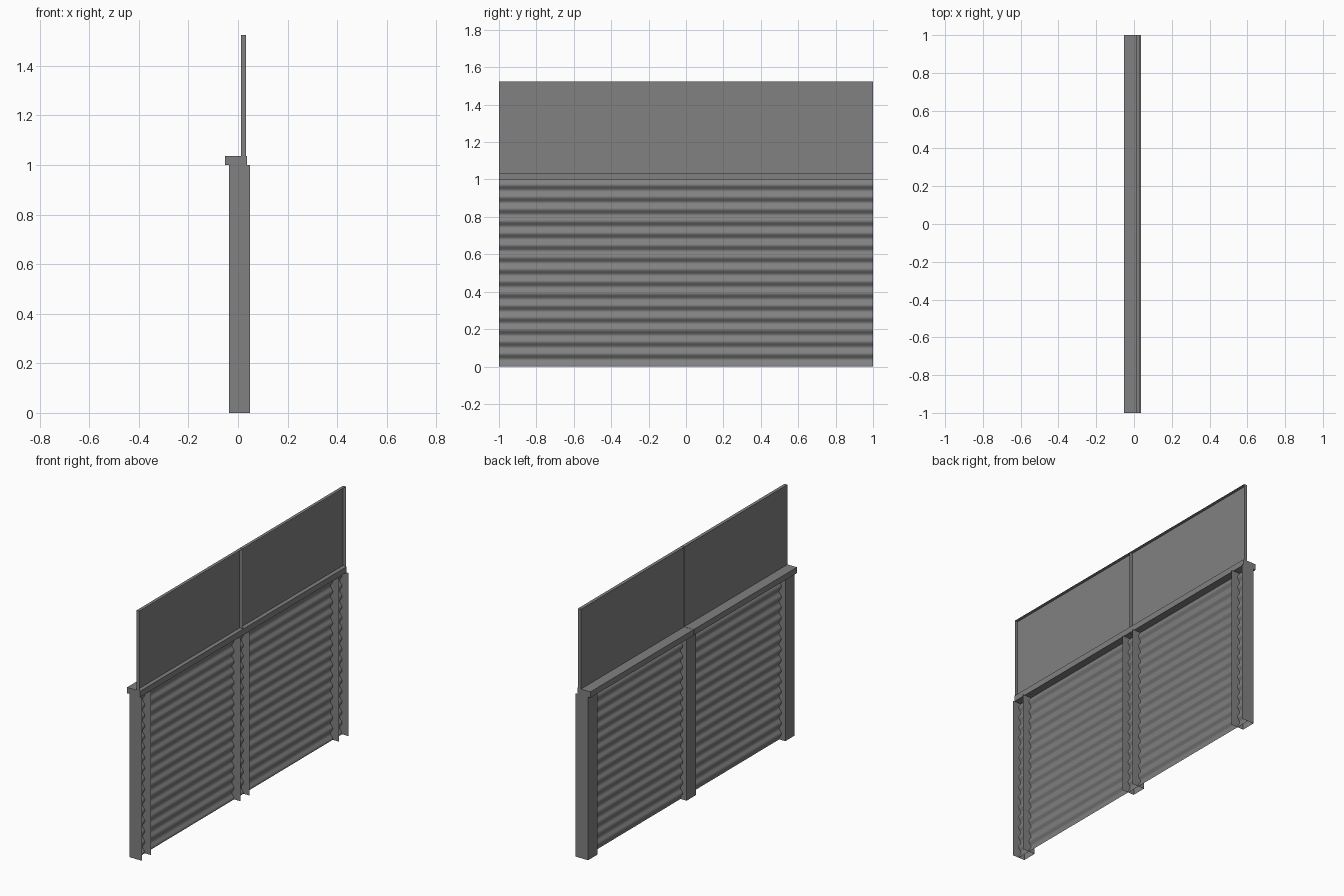
import bpy, bmesh, math

cube = bpy.data.objects.get("Cube")
if cube:
    bpy.data.objects.remove(cube, do_unlink=True)

grey = bpy.data.materials.new("steel_grey")
grey.use_nodes = True
GREY = (0.22, 0.22, 0.22, 1)
grey.diffuse_color = GREY
grey.node_tree.nodes["Principled BSDF"].inputs["Base Color"].default_value = GREY

CAP_BOTTOM, CAP_TOP, PANEL_TOP = 1.0, 1.036, 1.525


def finish(name, bm, smooth=False):
    mesh = bpy.data.meshes.new(name)
    bm.to_mesh(mesh)
    bm.free()
    mesh.materials.append(grey)
    for p in mesh.polygons:
        p.use_smooth = smooth
    obj = bpy.data.objects.new(name, mesh)
    bpy.context.collection.objects.link(obj)
    return obj


def box(name, x, y, z, open_side=False):
    """Box between the given ranges, optionally without its +x face."""
    bm = bmesh.new()
    bmesh.ops.create_cube(bm, size=1)
    for v in bm.verts:
        for i, (low, high) in enumerate((x, y, z)):
            v.co[i] = high if v.co[i] > 0 else low
    bm.normal_update()
    if open_side:
        faces = [f for f in bm.faces if f.normal.x > 0.9]
        bmesh.ops.delete(bm, geom=faces, context="FACES_ONLY")
    return finish(name, bm)


def extrude_profile(name, points, offset, smooth=False):
    """Sheet swept from an open profile along one straight offset."""
    bm = bmesh.new()
    verts = [bm.verts.new(p) for p in points]
    edges = [bm.edges.new(pair) for pair in zip(verts, verts[1:])]
    new = bmesh.ops.extrude_edge_only(bm, edges=edges)["geom"]
    moved = [g for g in new if isinstance(g, bmesh.types.BMVert)]
    bmesh.ops.translate(bm, verts=moved, vec=offset)
    bmesh.ops.recalc_face_normals(bm, faces=bm.faces)
    return finish(name, bm, smooth)


# Channel posts, open toward +x
half = 0.045
for name, y in (("front", -1 + half), ("middle", 0), ("back", 1 - half)):
    profile = [(0.048, y - half, 0), (-0.036, y - half, 0),
               (-0.036, y + half, 0), (0.048, y + half, 0)]
    extrude_profile(name + "_post", profile, (0, 0, CAP_BOTTOM))

# Corrugated sheet running through the posts
steps = 186
wave = []
for i in range(steps + 1):
    z = i / steps * CAP_BOTTOM
    wave.append((-0.002 + 0.008 * math.sin(math.tau * (z - 0.053) / 0.0645), -0.999, z))
extrude_profile("corrugated_sheet", wave, (0, 1.998, 0), smooth=True)

# Cap rails and the shallow tray panels above them
for name, y in (("front", (-1, -0.001)), ("back", (0.001, 1))):
    box(name + "_cap_rail", (-0.052, 0.037), y, (CAP_BOTTOM, CAP_TOP))
    box(name + "_upper_panel", (0.012, 0.032), y, (CAP_TOP, PANEL_TOP), open_side=True)
